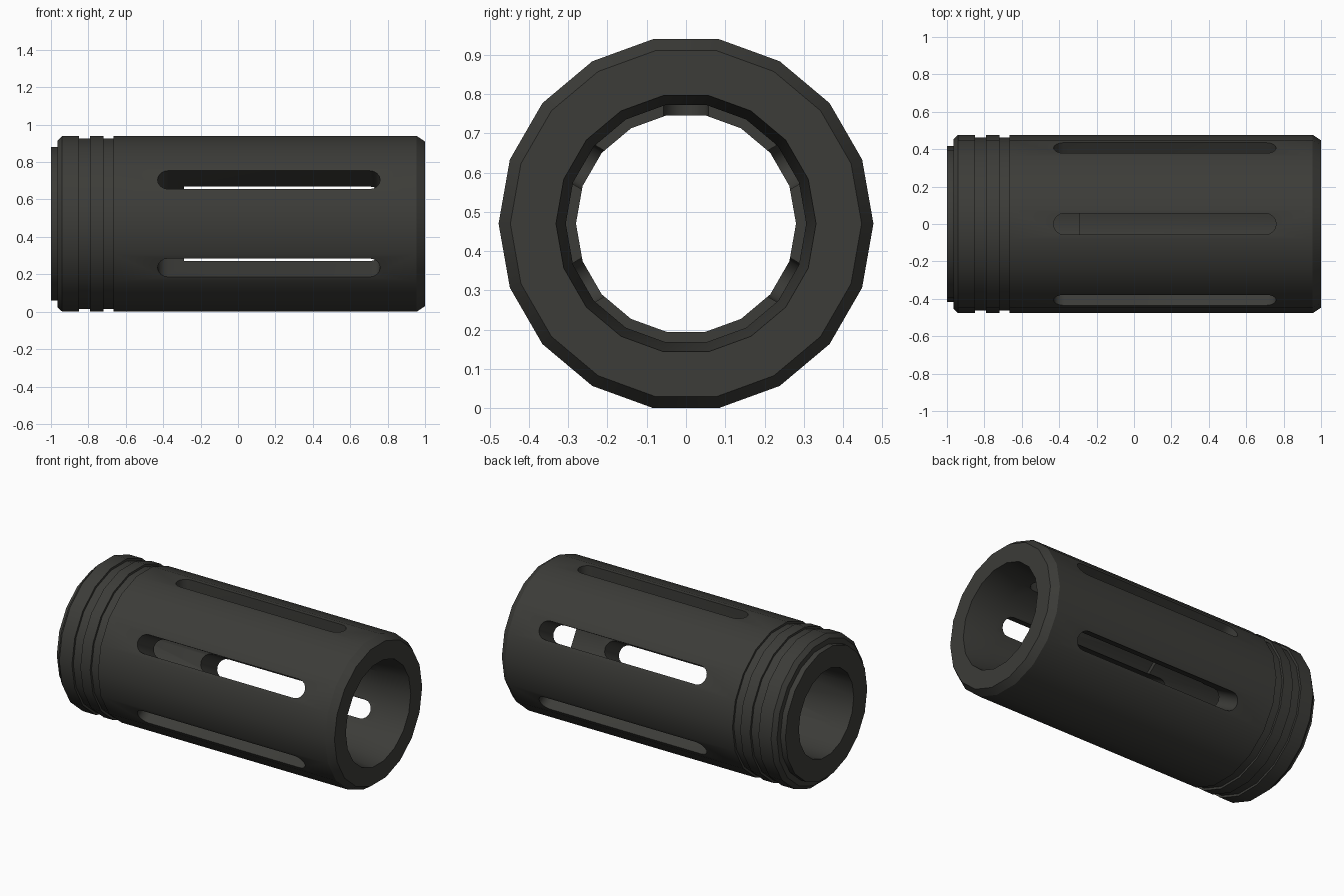
import bpy, bmesh
from math import sin, cos, pi, radians
from mathutils import Matrix

if "Cube" in bpy.data.objects:
    bpy.data.objects.remove(bpy.data.objects["Cube"])

SIDES, CZ = 18, 0.47


def make_object(name, bm):
    bmesh.ops.recalc_face_normals(bm, faces=bm.faces)
    mesh = bpy.data.meshes.new(name)
    bm.to_mesh(mesh)
    bm.free()
    ob = bpy.data.objects.new(name, mesh)
    bpy.context.collection.objects.link(ob)
    return ob


def lathe_x(name, profile):
    """Revolve a closed (x, radius) profile about the x axis."""
    bm = bmesh.new()
    rings = []
    for i in range(SIDES):
        a = 2 * pi * i / SIDES
        rings.append([bm.verts.new((x, r * cos(a), CZ + r * sin(a))) for x, r in profile])
    n = len(profile)
    for i in range(SIDES):
        p, q = rings[i], rings[(i + 1) % SIDES]
        for j in range(n):
            k = (j + 1) % n
            bm.faces.new((p[j], p[k], q[k], q[j]))
    return make_object(name, bm)


# Sleeve: outer wall with rear lip, two grooves and chamfers, then stepped bore
R, G = 0.477, 0.463
sleeve = lathe_x("slotted_sleeve", [
    (-1, 0.417), (-0.965, 0.417), (-0.965, 0.452), (-0.94, R),
    (-0.85, R), (-0.85, G), (-0.79, G), (-0.79, R),
    (-0.72, R), (-0.72, G), (-0.665, G), (-0.665, R),
    (0.955, R), (1, 0.447),
    (1, 0.331), (0.80, 0.306), (-0.29, 0.306), (-0.29, 0.28), (-1, 0.28)])

# Slot cutters: rounded bars pointing outward at five angles (none underneath)
bm = bmesh.new()
x0, x1, w, seg = -0.43, 0.76, 0.057, 8
outline = [(x1 - w + w * cos(t), w * sin(t)) for t in
           (-pi / 2 + pi * i / seg for i in range(seg + 1))]
outline += [(x0 + w - (x - x1 + w), -y) for x, y in outline]
for deg in (-30, 30, 90, 150, 210):
    turn = Matrix.Translation((0, 0, CZ)) @ Matrix.Rotation(radians(deg - 90), 4, 'X')
    low, high = ([bm.verts.new(turn @ Matrix.Translation((x, y, h)).to_translation())
                  for x, y in outline] for h in (0.2, 0.6))
    bm.faces.new(low)
    bm.faces.new(high)
    for i in range(len(low)):
        j = (i + 1) % len(low)
        bm.faces.new((low[i], low[j], high[j], high[i]))
cutter = make_object("slot_cutter", bm)
cutter.hide_render = True

# Cut the slots
bpy.context.view_layer.objects.active = sleeve
sleeve.select_set(True)
mod = sleeve.modifiers.new("slots", 'BOOLEAN')
mod.operation, mod.solver, mod.object = 'DIFFERENCE', 'EXACT', cutter
bpy.ops.object.modifier_apply(modifier=mod.name)
bpy.data.objects.remove(cutter)
bpy.ops.object.shade_smooth_by_angle(angle=radians(25))

# Dark finish
mat = bpy.data.materials.new("dark_metal")
mat.diffuse_color = (0.045, 0.045, 0.04, 1)
mat.use_nodes = True
mat.node_tree.nodes["Principled BSDF"].inputs["Base Color"].default_value = mat.diffuse_color
sleeve.data.materials.clear()
sleeve.data.materials.append(mat)
